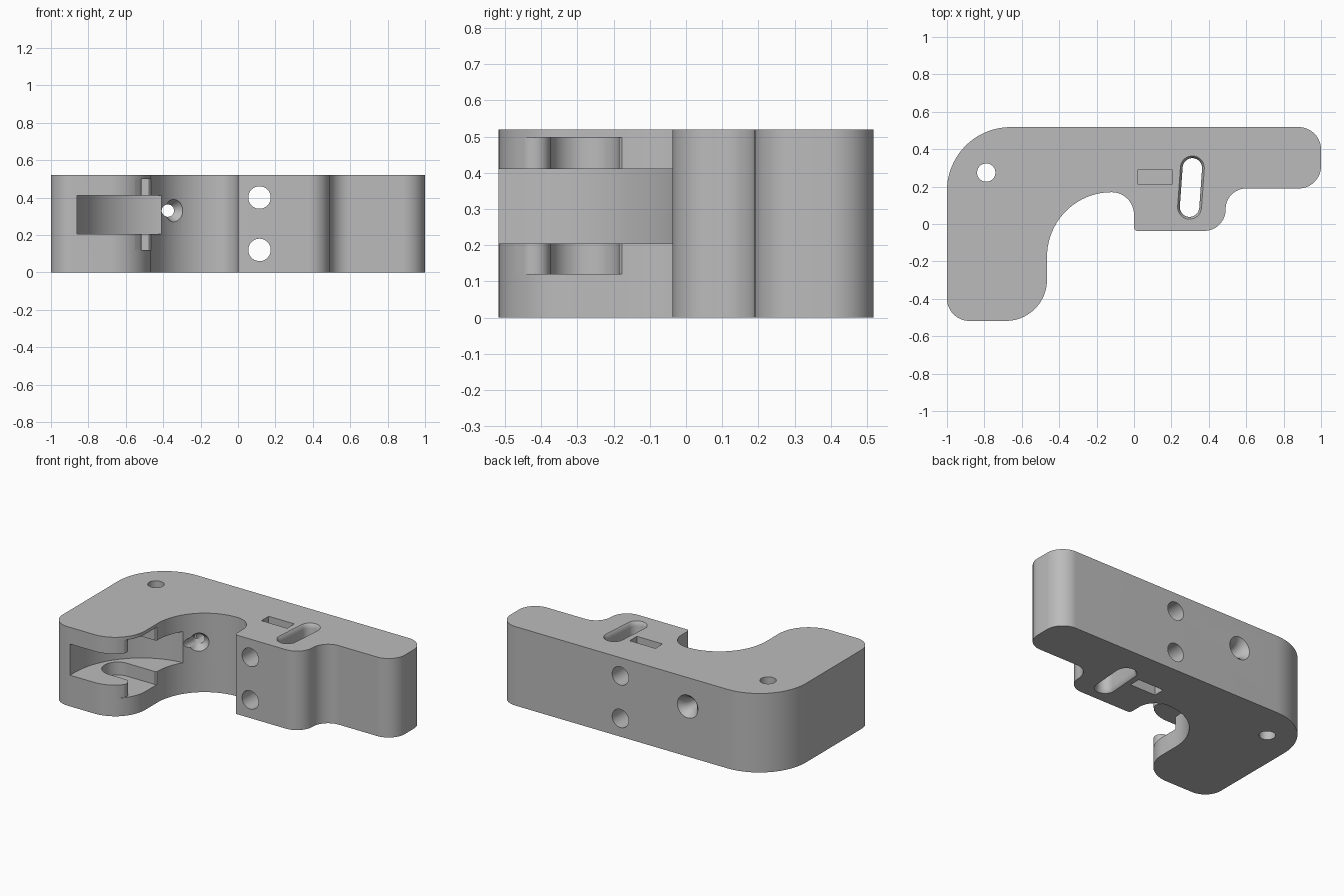
import bpy, bmesh, math
from mathutils import Vector, Matrix

if "Cube" in bpy.data.objects:
    bpy.data.objects.remove(bpy.data.objects["Cube"])

H = 0.52   # body thickness
TOP = 0.518  # half depth in y


def rounded(corners, seg=20):
    """Closed 2D profile from (x, y, fillet radius) corners."""
    pts = []
    n = len(corners)
    for i, (x, y, r) in enumerate(corners):
        p = Vector((x, y))
        if r == 0:
            pts.append(p)
            continue
        u = (Vector(corners[i - 1][:2]) - p).normalized()
        v = (Vector(corners[(i + 1) % n][:2]) - p).normalized()
        half = u.angle(v) / 2
        t = r / math.tan(half)
        c = p + (u + v).normalized() * (r / math.sin(half))
        a, b = p + u * t - c, p + v * t - c
        a0 = math.atan2(a.y, a.x)
        d = math.atan2(b.y, b.x) - a0
        d = (d + math.pi) % (2 * math.pi) - math.pi
        for k in range(seg + 1):
            w = a0 + d * k / seg
            pts.append(c + Vector((math.cos(w), math.sin(w))) * r)
    return pts


def circle(r, seg=40):
    return [Vector((r * math.cos(2 * math.pi * k / seg), r * math.sin(2 * math.pi * k / seg)))
            for k in range(seg)]


def capsule(p, q, r, seg=16):
    p, q = Vector(p), Vector(q)
    base = math.atan2((q - p).y, (q - p).x)
    pts = []
    for c, start in ((q, base - math.pi / 2), (p, base + math.pi / 2)):
        for k in range(seg + 1):
            w = start + math.pi * k / seg
            pts.append(c + Vector((math.cos(w), math.sin(w))) * r)
    return pts


def loft(name, layers, matrix=Matrix()):
    """Solid through a stack of (profile, z) layers."""
    bm = bmesh.new()
    rings = [[bm.verts.new((p.x, p.y, z)) for p in prof] for prof, z in layers]
    n = len(rings[0])
    bm.faces.new(rings[0][::-1])
    bm.faces.new(rings[-1])
    for a, b in zip(rings, rings[1:]):
        for i in range(n):
            j = (i + 1) % n
            bm.faces.new((a[i], a[j], b[j], b[i]))
    bmesh.ops.recalc_face_normals(bm, faces=bm.faces)
    bm.transform(matrix)
    me = bpy.data.meshes.new(name)
    bm.to_mesh(me)
    bm.free()
    ob = bpy.data.objects.new(name, me)
    bpy.context.collection.objects.link(ob)
    return ob


def prism(name, prof, z0, z1, matrix=Matrix()):
    return loft(name, [(prof, z0), (prof, z1)], matrix)


# Hook-shaped body
body = prism("hook_body", rounded([
    (-1, TOP, 0.34), (-1, -TOP, 0.12), (-0.465, -TOP, 0.22), (-0.465, 0.17, 0.345),
    (0, 0.17, 0.12), (0, -0.037, 0.02), (0.49, -0.037, 0.115), (0.49, 0.19, 0.11),
    (1, 0.19, 0.12), (1, TOP, 0.12)]), 0, H)

cutters = []

# Lever pocket in the jaw, with a curved back wall
cutters.append(prism("lever_pocket", rounded([
    (-0.86, -0.7, 0), (-0.2, -0.7, 0), (-0.2, 0.015, 0), (-0.86, 0.015, 0.49)], 32), 0.205, 0.41))

# Taller round-ended pin channel with flared mouth
cutters.append(prism("pin_channel", rounded([
    (-0.775, -0.375, 0.094), (-0.454, -0.375, 0.044), (-0.55, -0.471, 0), (-0.3, -0.471, 0),
    (-0.3, -0.162, 0), (-0.445, -0.162, 0), (-0.476, -0.185, 0), (-0.775, -0.185, 0.094)]),
    0.12, 0.498))

# Vertical pivot hole
cutters.append(prism("pivot_hole", circle(0.049), -0.1, 0.7, Matrix.Translation((-0.79, 0.275, 0))))

# Pair of bolt holes along y, each with a nut slot
along_y = Matrix.Rotation(-math.pi / 2, 4, 'X')
for z, z0, z1 in ((0.12, -0.1, 0.21), (0.40, 0.31, 0.7)):
    cutters.append(prism("bolt_hole", circle(0.06), -0.7, 0.7,
                         Matrix.Translation((0.115, 0, z)) @ along_y))
    cutters.append(prism("nut_slot", rounded([
        (0.02, 0.215, 0), (0.207, 0.215, 0), (0.207, 0.29, 0), (0.02, 0.29, 0)]), z0, z1))

# Slanted oval slot with eased edges
cutters.append(loft("oval_slot", [
    (capsule((0.297, 0.09), (0.312, 0.30), r), z) for z, r in (
        (-0.02, 0.064), (0, 0.064), (0.008, 0.057), (0.03, 0.052),
        (H - 0.03, 0.052), (H - 0.008, 0.057), (H, 0.064), (H + 0.02, 0.064))]))

# Cord hole, flared at the back
cutters.append(loft("cord_hole", [(circle(r), y) for y, r in (
    (-0.1, 0.033), (0.41, 0.033), (0.45, 0.037), (0.475, 0.044), (0.497, 0.055),
    (TOP, 0.075), (0.55, 0.075))], Matrix.Translation((-0.375, 0, 0.33)) @ along_y))

# Flare of the cord hole on the curved inner wall
out = Vector((0.643, -0.766, 0))
cutters.append(loft("cord_flare", [(circle(r), d) for d, r in (
    (-0.09, 0.02), (-0.05, 0.034), (-0.025, 0.044), (0, 0.06), (0.05, 0.06))],
    Matrix.Translation((-0.345, 0.087, 0.33)) @ out.to_track_quat('Z', 'Y').to_matrix().to_4x4()))

# Cut everything out of the body
bpy.context.view_layer.objects.active = body
body.select_set(True)
for c in cutters:
    c.hide_render = True
    m = body.modifiers.new(c.name, 'BOOLEAN')
    m.operation, m.solver, m.object = 'DIFFERENCE', 'EXACT', c
    bpy.ops.object.modifier_apply(modifier=m.name)
for c in cutters:
    bpy.data.objects.remove(c, do_unlink=True)

# Plain grey finish
grey = bpy.data.materials.new("plain_grey")
grey.diffuse_color = (0.5, 0.5, 0.5, 1)
grey.use_nodes = True
grey.node_tree.nodes["Principled BSDF"].inputs["Base Color"].default_value = grey.diffuse_color
body.data.materials.clear()
body.data.materials.append(grey)
bpy.ops.object.shade_smooth_by_angle(angle=math.radians(30))
